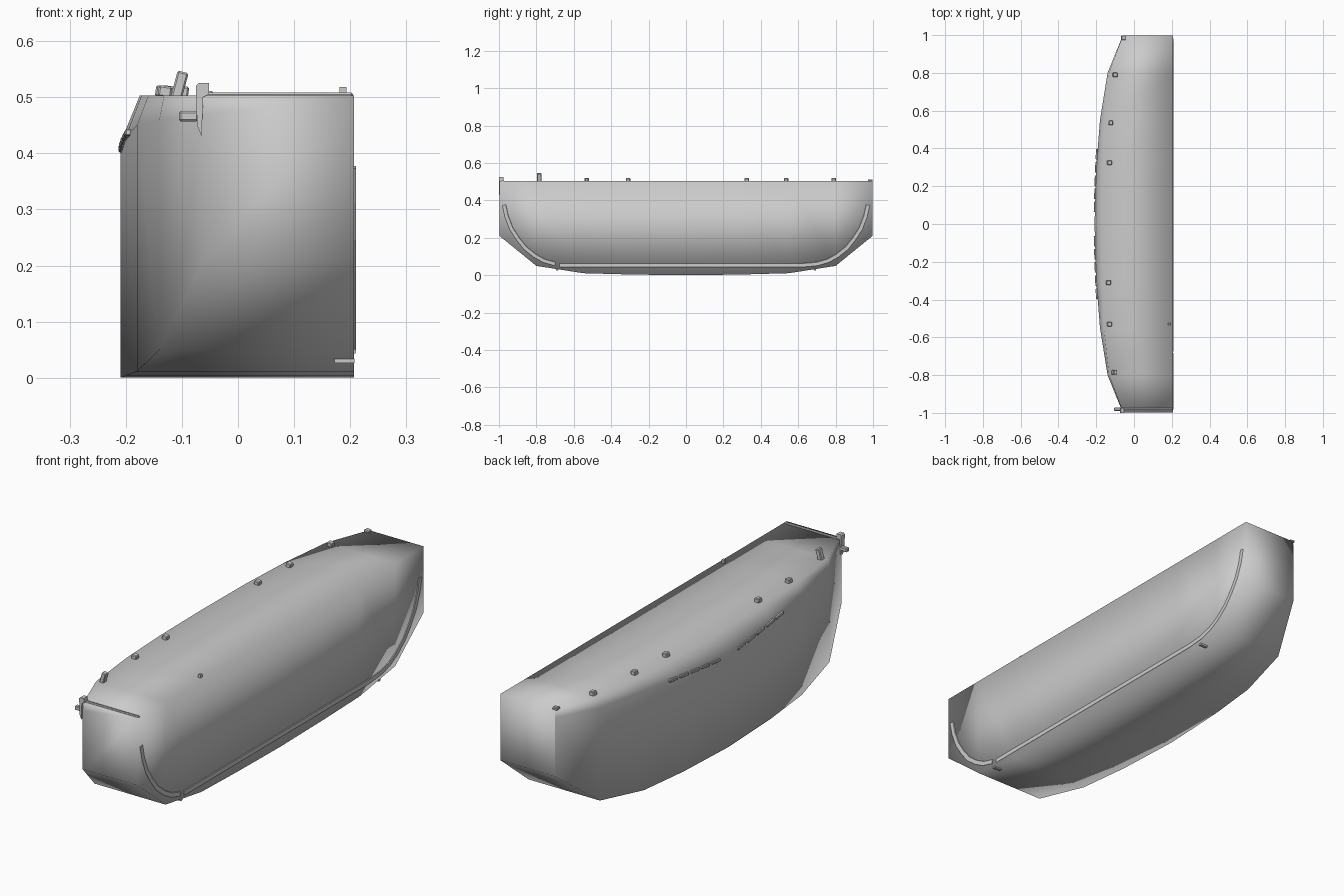
import bpy, bmesh, math
from mathutils import Vector

if "Cube" in bpy.data.objects:
    bpy.data.objects.remove(bpy.data.objects["Cube"])


def make(name, bm, smooth=False):
    bmesh.ops.recalc_face_normals(bm, faces=bm.faces)
    me = bpy.data.meshes.new(name)
    bm.to_mesh(me)
    bm.free()
    for p in me.polygons:
        p.use_smooth = smooth
    ob = bpy.data.objects.new(name, me)
    bpy.context.collection.objects.link(ob)
    return ob


def box(name, loc, size, rot=(0, 0, 0), bevel=0.003):
    bm = bmesh.new()
    bmesh.ops.create_cube(bm, size=1)
    bmesh.ops.scale(bm, vec=size, verts=bm.verts)
    ob = make(name, bm)
    ob.location, ob.rotation_euler = loc, rot
    if bevel:
        m = ob.modifiers.new("bevel", 'BEVEL')
        m.width, m.segments = bevel, 1
    return ob


# Hull: lofted cross-sections (y, side x, bottom z, shoulder z, deck edge x)
half = [(0, -.209, 0, .42, -.175), (.3, -.2, .004, .43, -.172),
        (.55, -.18, .011, .45, -.16), (.8, -.14, .05, .46, -.132),
        (.997, -.06, .21, .47, -.058)]
stations = [(-s[0],) + s[1:] for s in half[:0:-1]] + half
R = .207
bm = bmesh.new()
rings = []
for y, sx, bz, sz, dx in stations:
    pts = [(R, bz), (sx, bz), (sx, sz), (dx, .503), (R, .503)]
    rings.append([bm.verts.new((x, y, z)) for x, z in pts])
for a, b in zip(rings, rings[1:]):
    for i in range(5):
        j = (i + 1) % 5
        bm.faces.new((a[i], a[j], b[j], b[i]))
bm.faces.new(rings[0])
bm.faces.new(rings[-1])
make("hull", bm, True)


# Flat rub strips following the keel line on the right face
def strip(name, pts, width=.026):
    bm = bmesh.new()
    rows = []
    for i, p in enumerate(pts):
        a, b = Vector(pts[max(i - 1, 0)]), Vector(pts[min(i + 1, len(pts) - 1)])
        d = (b - a).normalized()
        n = Vector((-d.y, d.x)) * width / 2
        p = Vector(p)
        rows.append([bm.verts.new((x, q.x, q.y)) for x, q in
                     ((.203, p + n), (.21, p + n * .7), (.21, p - n * .7), (.203, p - n))])
    for a, b in zip(rows, rows[1:]):
        for i in range(4):
            j = (i + 1) % 4
            bm.faces.new((a[i], a[j], b[j], b[i]))
    bm.faces.new(rows[0])
    bm.faces.new(rows[-1])
    return make(name, bm)


curve = [(.7, .06), (.76, .077), (.81, .105), (.86, .145), (.9, .195),
         (.935, .25), (.96, .315), (.973, .375)]
strip("front_rub_strip", [(-y, z) for y, z in curve])
strip("keel_rub_strip", [(-.675, .053), (.62, .053)] + curve)

# Small pins under the strip joints
for s in (-1, 1):
    box("keel_pin", (.19, s * .69, .03), (.036, .012, .008), bevel=0)

# Deck bollards along the curved edge
for x, y, h in [(-.13, -.53, .02), (-.135, -.31, .02), (-.13, .325, .02),
                (-.123, .535, .02), (-.1, .79, .02), (-.056, .985, .012)]:
    box("deck_bollard", (x, y, .5 + h / 2), (.024, .024, h), (0, math.radians(8), 0))
box("tilted_post", (-.105, -.785, .518), (.02, .024, .056), (0, math.radians(15), 0))
box("deck_pin", (.187, -.53, .508), (.012, .012, .02), bevel=0)

# Bow rail and corner post
box("bow_rail", (.07, -.98, .504), (.27, .012, .008))
bm = bmesh.new()
outline = [(-.075, .52), (-.07, .525), (-.052, .525), (-.052, .505),
           (-.062, .5), (-.065, .43), (-.073, .45)]
faces = [[bm.verts.new((x, y, z)) for x, z in outline] for y in (-1, -.975)]
for i in range(len(outline)):
    j = (i + 1) % len(outline)
    bm.faces.new((faces[0][i], faces[0][j], faces[1][j], faces[1][i]))
for f in faces:
    bm.faces.new(f)
make("corner_post", bm)
box("corner_peg", (-.088, -.98, .466), (.034, .018, .018))

# Two rows of slats sloping along the left shoulder
for s in (-1, 1):
    for i in range(5):
        y = .09 + i * .07
        x = -.207 + .012 * (y / .4) ** 2
        box("side_slat", (x, s * y, .402 + .09 * y),
            (.011, .055, .012), (s * .09, 0, s * -.05), .002)
